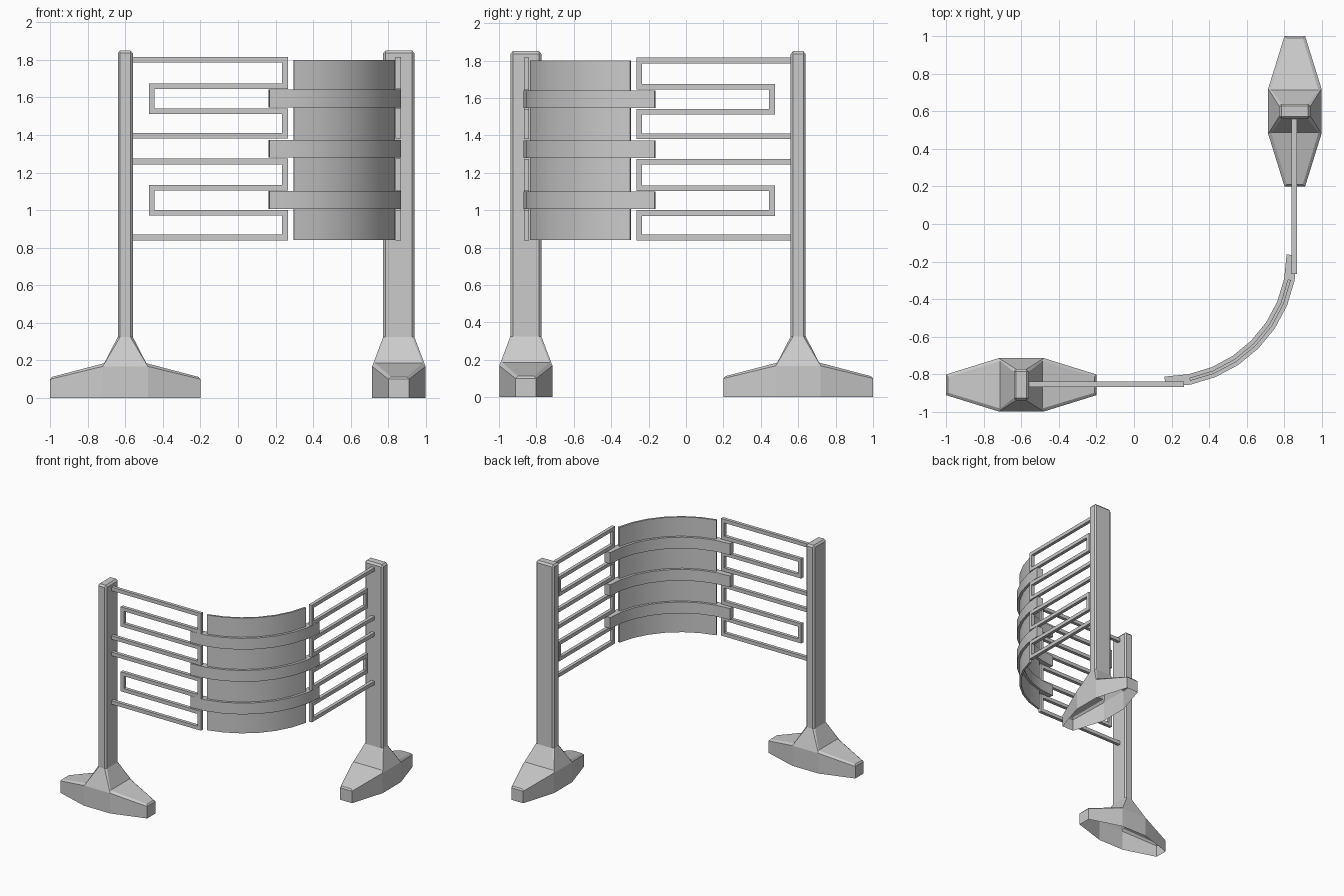
import bpy, bmesh, math
from mathutils import Vector

if "Cube" in bpy.data.objects:
    bpy.data.objects.remove(bpy.data.objects["Cube"])

grey = bpy.data.materials.new("plain grey")
grey.use_nodes = True
grey.diffuse_color = (0.6, 0.6, 0.6, 1)
grey.node_tree.nodes["Principled BSDF"].inputs["Base Color"].default_value = (0.6, 0.6, 0.6, 1)

AXIS = 0.856     # distance of both wings from the centre


def finish(name, bm, swap=False, smooth=False):
    """Turn a bmesh into an object; swap reflects it across the diagonal."""
    if swap:
        for v in bm.verts:
            v.co = Vector((-v.co.y, -v.co.x, v.co.z))
    bmesh.ops.recalc_face_normals(bm, faces=bm.faces)
    mesh = bpy.data.meshes.new(name)
    bm.to_mesh(mesh)
    bm.free()
    mesh.materials.append(grey)
    obj = bpy.data.objects.new(name, mesh)
    bpy.context.collection.objects.link(obj)
    if smooth:
        bpy.ops.object.select_all(action="DESELECT")
        obj.select_set(True)
        bpy.context.view_layer.objects.active = obj
        bpy.ops.object.shade_smooth_by_angle(angle=math.radians(30))
    return obj


def ribbon(path, half, low, high, place):
    """Mitred strip along a flat path, extruded from low to high."""
    pts = [Vector(p) for p in path]
    dirs = [(b - a).normalized() for a, b in zip(pts, pts[1:])]
    bm = bmesh.new()
    rings = []
    for i, p in enumerate(pts):
        normals = [Vector((-d.y, d.x)) for d in dirs[max(i - 1, 0):i + 1]]
        mitre = sum(normals, Vector((0, 0))).normalized()
        off = mitre * half / mitre.dot(normals[0])
        corners = ((p + off, low), (p + off, high), (p - off, high), (p - off, low))
        rings.append([bm.verts.new(place(q.x, q.y, h)) for q, h in corners])
    for a, b in zip(rings, rings[1:]):
        for k in range(4):
            n = (k + 1) % 4
            bm.faces.new((a[k], a[n], b[n], b[k]))
    bm.faces.new(rings[0])
    bm.faces.new(rings[-1])
    return bm


def post():
    """Chamfered post flaring into a tapered, hollow foot."""
    keys = {
        "base_end": (0.40, 0.055, 0), "base_mid": (0.12, 0.142, 0),
        "wall_end": (0.40, 0.055, 0.10), "wall_mid": (0.12, 0.142, 0.168),
        "deck_end": (0.39, 0.042, 0.112), "deck_mid": (0.112, 0.126, 0.185),
        "side_low": (0.04, 0.07, 0.325), "face_low": (0.027, 0.083, 0.325),
        "side_top": (0.04, 0.07, 1.835), "face_top": (0.027, 0.083, 1.835),
        "cap": (0.027, 0.07, 1.85),
    }
    bm = bmesh.new()
    signs = (1, -1)
    v = {(k, sx, sy): bm.verts.new((sx * p[0] - 0.6, sy * p[1] - AXIS, p[2]))
         for k, p in keys.items() for sx in signs for sy in signs}
    corner_faces = ("base_end base_mid wall_mid wall_end", "wall_end wall_mid deck_mid deck_end",
                    "wall_mid deck_mid side_low face_low", "side_low face_low face_top side_top",
                    "side_top face_top cap")
    end_chain = "base_end wall_end deck_end deck_mid side_low side_top cap".split()
    face_chain = "base_mid wall_mid face_low face_top cap".split()
    for s in signs:
        for t in signs:
            for f in corner_faces:
                bm.faces.new([v[k, s, t] for k in f.split()])
        for a, b in zip(end_chain, end_chain[1:]):
            bm.faces.new((v[a, s, 1], v[a, s, -1], v[b, s, -1], v[b, s, 1]))
        for a, b in zip(face_chain, face_chain[1:]):
            bm.faces.new((v[a, 1, s], v[a, -1, s], v[b, -1, s], v[b, 1, s]))
    bm.faces.new([v["cap", sx, sy] for sx, sy in ((1, 1), (-1, 1), (-1, -1), (1, -1))])
    return bm


def rail(top):
    """Folded bar running out from the post and back."""
    near, fold, far = -0.565, -0.46, 0.25
    a, b, c, d = top, top - 0.141, top - 0.274, top - 0.405
    path = [(near, a), (far, a), (far, b), (fold, b), (fold, c), (far, c), (far, d), (near, d)]
    return ribbon(path, 0.015, -0.867, -0.839, lambda u, w, h: (u, h, w))


def arc(first, last, steps=8):
    """Plan points on the quarter circle joining the two wings."""
    angles = [i * math.pi / 2 / steps for i in range(first, last + 1)]
    return [(0.165 + 0.675 * math.sin(t), -0.165 - 0.675 * math.cos(t)) for t in angles]


def upright(u, w, h):
    return (u, w, h)


# Posts and folded rails on both wings
for side, swap in (("right", False), ("left", True)):
    finish(side + "_post", post(), swap)
    finish(side + "_upper_rail", rail(1.80), swap)
    finish(side + "_lower_rail", rail(1.259), swap)

# Curved corner panel and the three straps that hold it
finish("curved_panel", ribbon(arc(1, 7), 0.008, 0.84, 1.80, upright), smooth=True)
for label, z in (("lower", 1.054), ("middle", 1.326), ("upper", 1.594)):
    finish(label + "_strap", ribbon(arc(0, 8), 0.028, z - 0.047, z + 0.047, upright), smooth=True)
